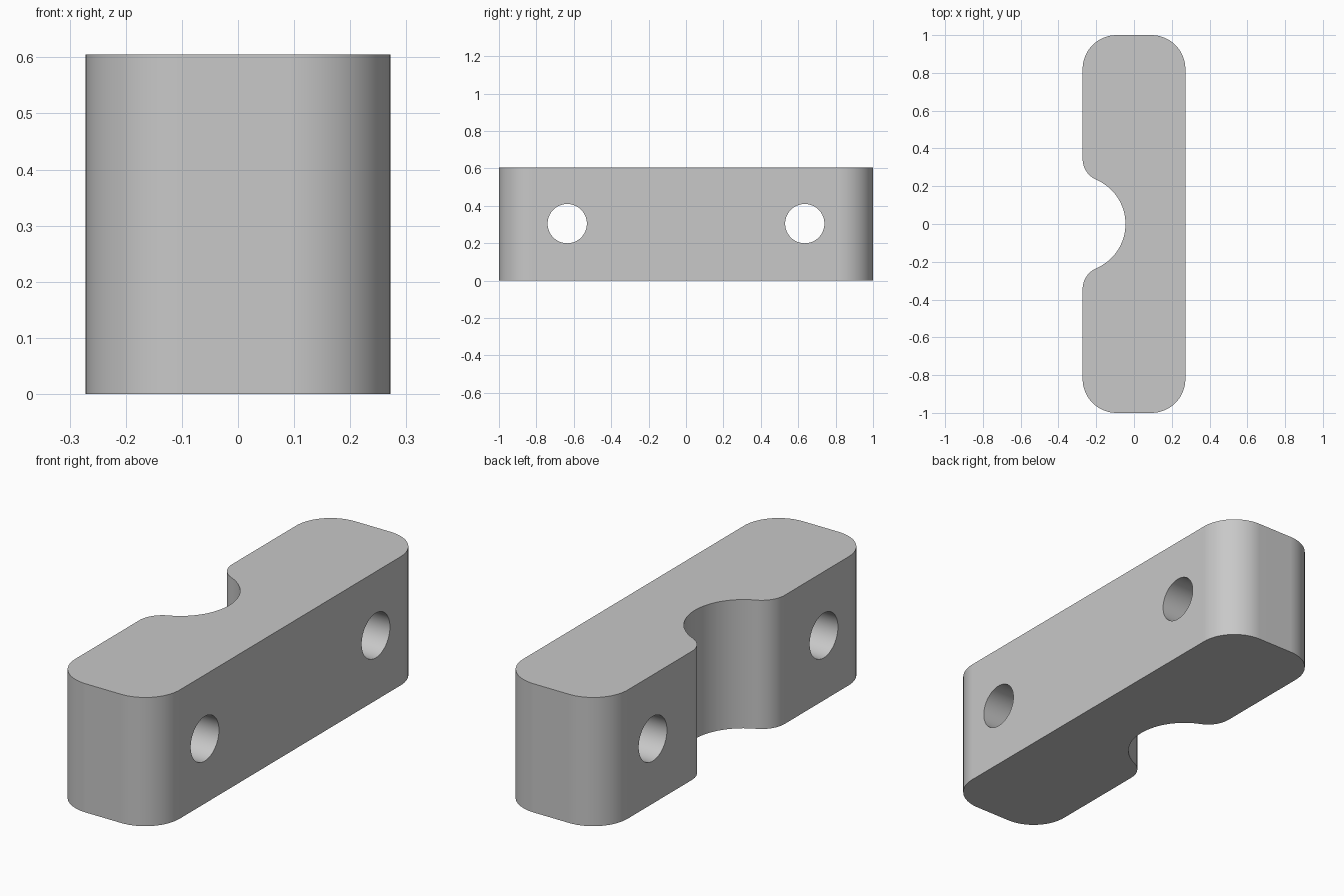
import bpy
import bmesh
from math import atan2, cos, hypot, pi, radians, sin, sqrt
from mathutils import Matrix

if "Cube" in bpy.data.objects:
    bpy.data.objects.remove(bpy.data.objects["Cube"], do_unlink=True)

HALF_X, HALF_Y, HEIGHT = 0.272, 1.0, 0.605
CORNER_R = 0.18                    # rounded outer corners
NOTCH_X, NOTCH_R = -0.30, 0.255    # round notch in the -x side
FILLET_R = 0.12                    # blend between notch and side
HOLE_Y, HOLE_Z, HOLE_R = 0.635, 0.305, 0.105

grey = bpy.data.materials.new("plain grey")
grey.use_nodes = True
colour = (0.58, 0.58, 0.58, 1)
grey.diffuse_color = colour
grey.node_tree.nodes["Principled BSDF"].inputs["Base Color"].default_value = colour


def arc(cx, cy, r, start, end, steps=16):
    angles = [start + (end - start) * i / steps for i in range(steps + 1)]
    return [(cx + r * cos(a), cy + r * sin(a)) for a in angles]


def mesh_object(name, bm):
    mesh = bpy.data.meshes.new(name)
    bm.to_mesh(mesh)
    bm.free()
    mesh.materials.append(grey)
    obj = bpy.data.objects.new(name, mesh)
    bpy.context.collection.objects.link(obj)
    return obj


# Half outline from the middle of the +x side round to the notch, then mirrored
corner_x, corner_y = HALF_X - CORNER_R, HALF_Y - CORNER_R
fillet_x = FILLET_R - HALF_X
fillet_y = sqrt((NOTCH_R + FILLET_R) ** 2 - (fillet_x - NOTCH_X) ** 2)
meet = atan2(fillet_y, fillet_x - NOTCH_X)
half = arc(corner_x, corner_y, CORNER_R, 0, pi / 2)
half += arc(-corner_x, corner_y, CORNER_R, pi / 2, pi)
half += arc(fillet_x, fillet_y, FILLET_R, pi, pi + meet)
half += arc(NOTCH_X, 0, NOTCH_R, meet, 0)[1:]
outline = half + [(x, -y) for x, y in reversed(half[:-1])]

# Block body
bm = bmesh.new()
base = bm.faces.new([bm.verts.new((x, y, 0)) for x, y in outline])
top = bmesh.ops.extrude_face_region(bm, geom=[base])["geom"]
bmesh.ops.translate(bm, vec=(0, 0, HEIGHT),
                    verts=[v for v in top if isinstance(v, bmesh.types.BMVert)])
bmesh.ops.recalc_face_normals(bm, faces=bm.faces)
block = mesh_object("clamp_block", bm)

# Two bolt holes through the block along x
bm = bmesh.new()
for side in (-1, 1):
    placement = (Matrix.Translation((0, side * HOLE_Y, HOLE_Z))
                 @ Matrix.Rotation(pi / 2, 4, "Y"))
    bmesh.ops.create_cone(bm, cap_ends=True, segments=64, radius1=HOLE_R,
                          radius2=HOLE_R, depth=1, matrix=placement)
cutter = mesh_object("hole_cutter", bm)
cutter.hide_render = True

bpy.ops.object.select_all(action="DESELECT")
block.select_set(True)
bpy.context.view_layer.objects.active = block
cut = block.modifiers.new("bolt_holes", "BOOLEAN")
cut.operation = "DIFFERENCE"
cut.solver = "EXACT"
cut.object = cutter
bpy.ops.object.modifier_apply(modifier=cut.name)
bpy.data.objects.remove(cutter, do_unlink=True)

# Smooth curved walls, crisp rims, flat sides
bpy.ops.object.shade_smooth_by_angle(angle=radians(30))
flat = block.modifiers.new("flat_sides", "WEIGHTED_NORMAL")
flat.keep_sharp = True
